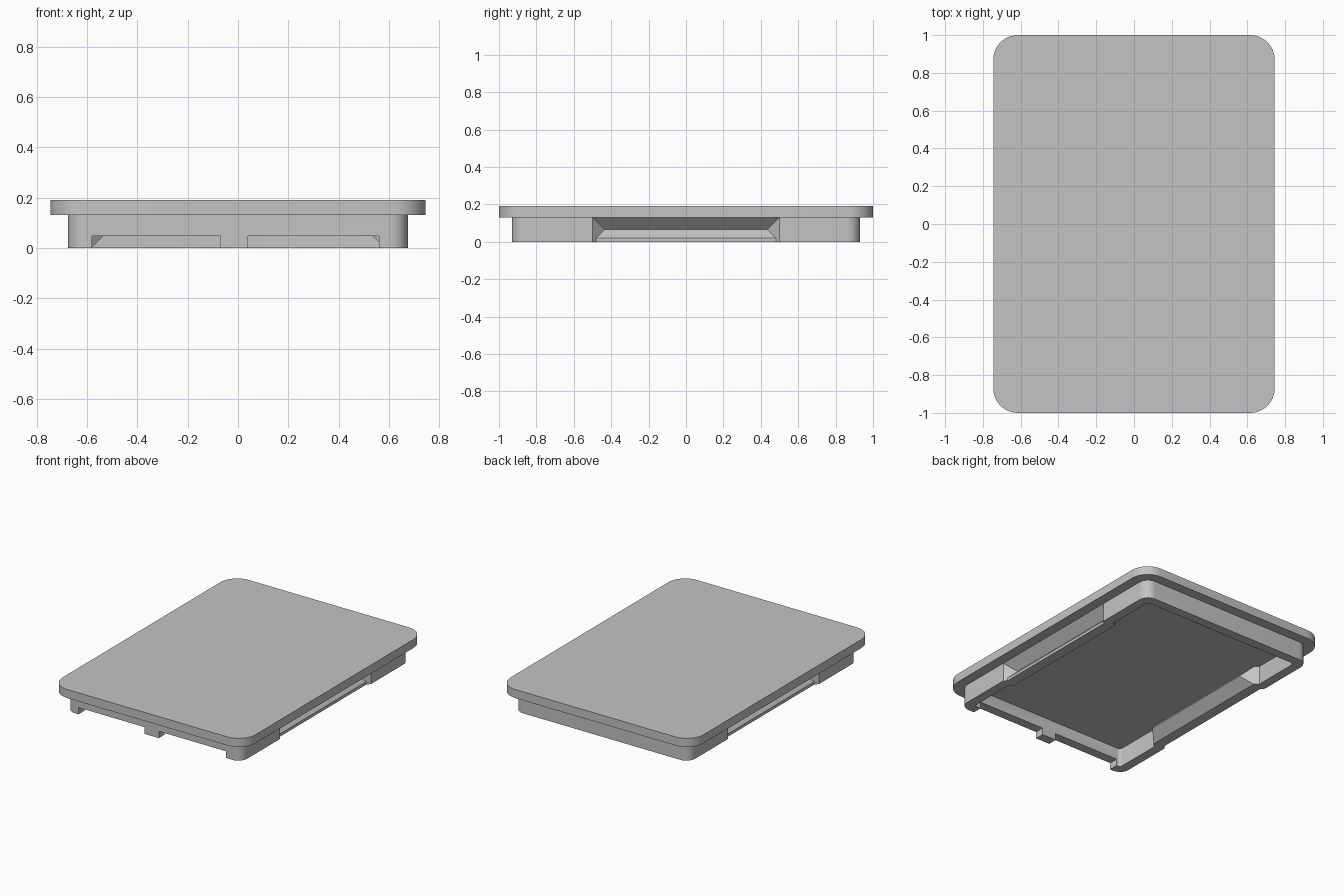
import bpy, bmesh, math

cube = bpy.data.objects.get("Cube")
if cube:
    bpy.data.objects.remove(cube, do_unlink=True)

# Main dimensions
LID_X, LID_Y, TOP = 0.745, 1.0, 0.19
WALL_X, WALL_Y, WALL_TOP = 0.675, 0.93, 0.13
THICK = 0.065
SKEW = THICK * math.sqrt(2)      # wall thickness measured across a 45 degree slope
GRIP_Y = 0.5

grey = bpy.data.materials.new("matt grey")
grey.use_nodes = True
grey.diffuse_color = (0.55, 0.55, 0.55, 1)
grey.node_tree.nodes["Principled BSDF"].inputs["Base Color"].default_value = (0.55, 0.55, 0.55, 1)


def make(name, verts, faces):
    mesh = bpy.data.meshes.new(name)
    mesh.from_pydata(verts, [], faces)
    bm = bmesh.new()
    bm.from_mesh(mesh)
    bmesh.ops.recalc_face_normals(bm, faces=bm.faces)
    bm.to_mesh(mesh)
    bm.free()
    mesh.materials.append(grey)
    obj = bpy.data.objects.new(name, mesh)
    bpy.context.collection.objects.link(obj)
    return obj


def bridge(name, ring_a, ring_b):
    """Closed solid between two matching rings."""
    n = len(ring_a)
    faces = [list(range(n)), list(range(n, 2 * n))]
    faces += [[i, (i + 1) % n, n + (i + 1) % n, n + i] for i in range(n)]
    return make(name, ring_a + ring_b, faces)


def rounded_slab(name, hx, hy, r, z0, z1, steps=12):
    outline = []
    for k, (sx, sy) in enumerate([(1, 1), (-1, 1), (-1, -1), (1, -1)]):
        for i in range(steps + 1):
            a = math.pi / 2 * (k + i / steps)
            outline.append((sx * (hx - r) + r * math.cos(a), sy * (hy - r) + r * math.sin(a)))
    return bridge(name, [(x, y, z0) for x, y in outline], [(x, y, z1) for x, y in outline])


def box(name, x0, x1, y0, y1, z0, z1):
    return bridge(name, [(x0, y0, z0), (x1, y0, z0), (x1, y1, z0), (x0, y1, z0)],
                  [(x0, y0, z1), (x1, y0, z1), (x1, y1, z1), (x0, y1, z1)])


def grip_solid(name, side, half, profile):
    """Bar along the side wall whose ends taper at 45 degrees with depth."""
    ends = [[(side * (WALL_X - d), s * (half - d), z) for d, z in profile] for s in (-1, 1)]
    return bridge(name, *ends)


def combine(target, tool, operation):
    tool.hide_render = True
    mod = target.modifiers.new(operation.lower(), "BOOLEAN")
    mod.operation, mod.solver, mod.object = operation, "EXACT", tool
    bpy.context.view_layer.objects.active = target
    bpy.ops.object.modifier_apply(modifier=mod.name)
    bpy.data.objects.remove(tool, do_unlink=True)


# Flat lid plate
lid = rounded_slab("lid_plate", LID_X, LID_Y, 0.13, WALL_TOP, TOP)

# Hollow wall under the lid
wall = rounded_slab("rim_wall", WALL_X, WALL_Y, 0.07, 0, WALL_TOP)
combine(wall, rounded_slab("cavity", WALL_X - THICK, WALL_Y - THICK, 0.02, -0.1, 0.3, 4), "DIFFERENCE")

# Finger grips: the side wall folds inward in a V
mid = WALL_TOP / 2
bulge = [(0.03, 0), (SKEW, 0), (SKEW + mid, mid), (SKEW, WALL_TOP), (0.03, WALL_TOP)]
groove = [(-0.03, WALL_TOP + 0.03), (mid, mid), (0.02, 0.02), (0.02, -0.05), (-0.03, -0.05)]
for side in (-1, 1):
    combine(wall, grip_solid("grip_bulge", side, GRIP_Y + SKEW, bulge), "UNION")
    combine(wall, grip_solid("grip_groove", side, GRIP_Y, groove), "DIFFERENCE")

# Two notches along the bottom of the front wall
for x0, x1 in [(-0.58, -0.07), (0.04, 0.56)]:
    combine(wall, box("notch", x0, x1, -WALL_Y - 0.1, -WALL_Y + THICK + 0.02, -0.1, 0.047), "DIFFERENCE")

# Smooth the rounded corners, keep the edges sharp
for obj in (lid, wall):
    bpy.ops.object.select_all(action="DESELECT")
    obj.select_set(True)
    bpy.context.view_layer.objects.active = obj
    bpy.ops.object.shade_smooth_by_angle(angle=math.radians(30))
